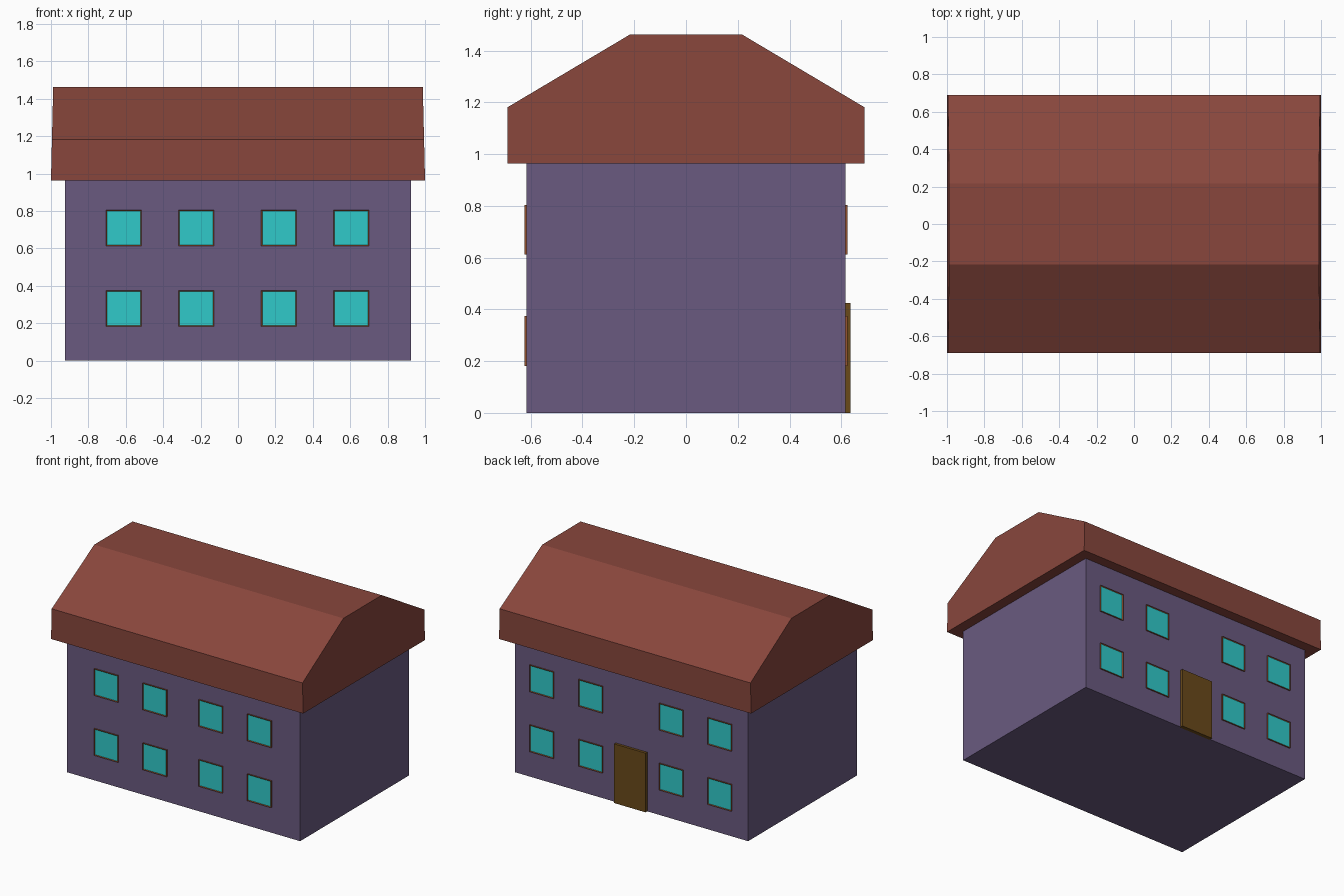
import bpy, bmesh
from mathutils import Matrix

if "Cube" in bpy.data.objects:
    bpy.data.objects.remove(bpy.data.objects["Cube"])


def material(name, rgb):
    # sRGB bytes to linear colour
    m = bpy.data.materials.new(name)
    m.diffuse_color = [((c / 255 + 0.055) / 1.055) ** 2.4 for c in rgb] + [1]
    m.use_nodes = True
    m.node_tree.nodes["Principled BSDF"].inputs["Base Color"].default_value = m.diffuse_color
    return m


WALL = material("wall_purple", (106, 90, 128))
ROOF = material("roof_red", (136, 70, 60))
GLASS = material("glass_teal", (48, 202, 202))
FRAME = material("frame_brown", (150, 84, 48))
DOOR = material("door_brown", (106, 74, 26))


def finish(name, bm, *mats):
    bmesh.ops.recalc_face_normals(bm, faces=bm.faces)
    me = bpy.data.meshes.new(name)
    bm.to_mesh(me)
    bm.free()
    for m in mats:
        me.materials.append(m)
    ob = bpy.data.objects.new(name, me)
    bpy.context.collection.objects.link(ob)
    return ob


def box_mesh(lo, hi):
    bm = bmesh.new()
    size = [b - a for a, b in zip(lo, hi)]
    mid = [(a + b) / 2 for a, b in zip(lo, hi)]
    bmesh.ops.create_cube(bm, size=1, matrix=Matrix.Translation(mid) @ Matrix.Diagonal((*size, 1)))
    return bm


# House body
finish("walls", box_mesh((-0.925, -0.617, 0), (0.925, 0.617, 0.965)), WALL)

# Roof: flat-topped profile run along x, ends leaning in slightly
profile = [(-0.69, 0.963), (0.69, 0.963), (0.69, 1.181), (0.217, 1.462), (-0.217, 1.462), (-0.69, 1.181)]
bm = bmesh.new()
ends = [[bm.verts.new((s * (1 - 0.024 * (z - 0.963)), y, z)) for y, z in profile] for s in (-1, 1)]
for ring in ends:
    bm.faces.new(ring)
for i in range(len(profile)):
    j = (i + 1) % len(profile)
    bm.faces.new((ends[0][i], ends[0][j], ends[1][j], ends[1][i]))
finish("roof", bm, ROOF)


# Windows: thin frame with the pane inset into the outer face
def window(name, x, z, side):
    y0, y1 = sorted((side * 0.61, side * 0.625))
    bm = box_mesh((x - 0.095, y0, z - 0.096), (x + 0.095, y1, z + 0.096))
    bm.normal_update()
    pane = [f for f in bm.faces if f.normal.y * side > 0.9]
    bmesh.ops.inset_region(bm, faces=pane, thickness=0.008, depth=-0.004)
    pane[0].material_index = 1
    finish(name, bm, FRAME, GLASS)


columns = {"front": (-1, (-0.61, -0.224, 0.219, 0.605)),
           "back": (1, (-0.702, -0.318, 0.322, 0.71))}
for label, (side, xs) in columns.items():
    for row, z in (("lower", 0.278), ("upper", 0.708)):
        for i, x in enumerate(xs):
            window(f"window_{label}_{row}_{i + 1}", x, z, side)

# Back door
finish("door", box_mesh((-0.125, 0.61, 0), (0.125, 0.636, 0.424)), DOOR)
